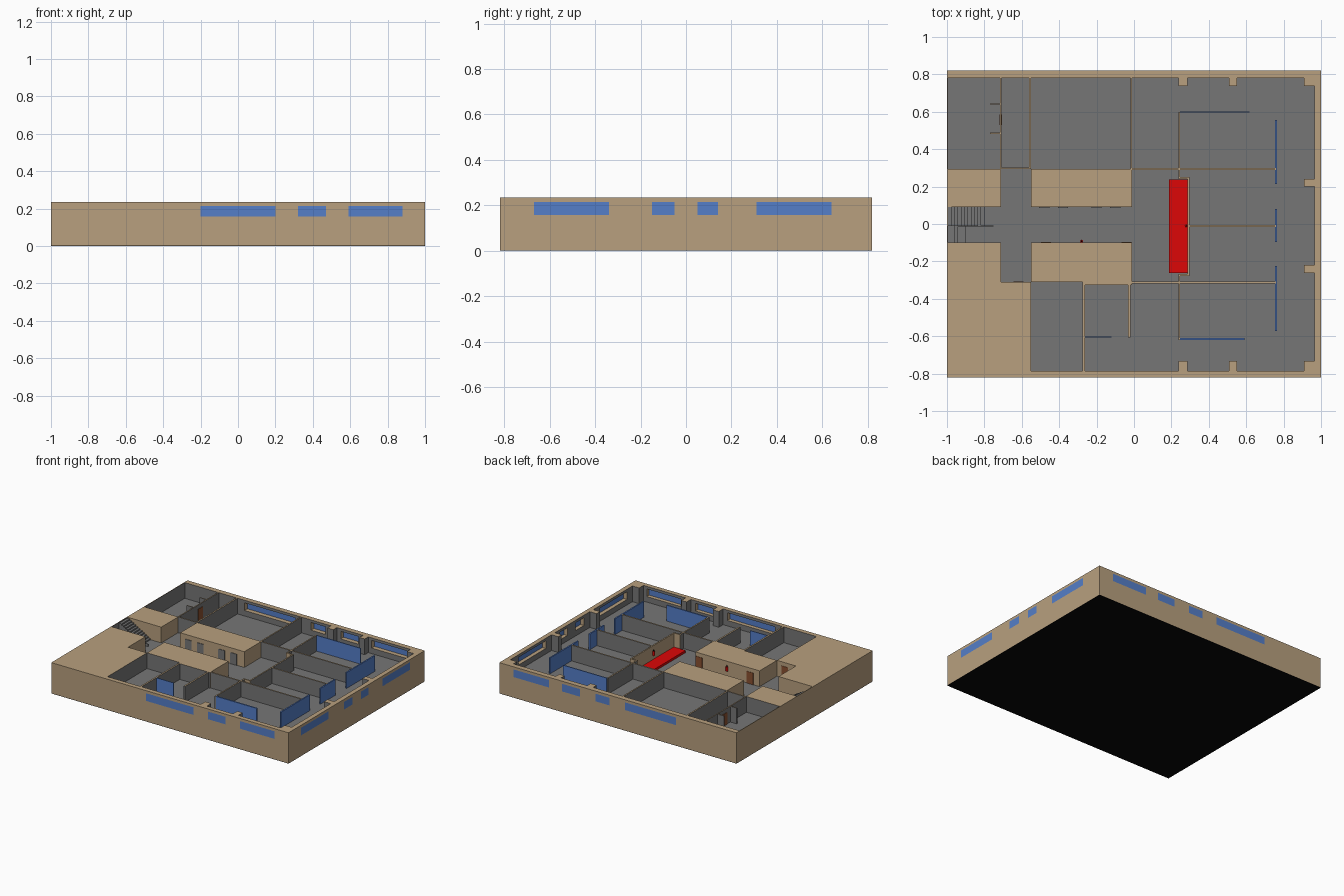
import bpy, bmesh
from mathutils import Vector

if "Cube" in bpy.data.objects:
    bpy.data.objects.remove(bpy.data.objects["Cube"])

X, Y, FLOOR, TOP = 1.0, 0.82, 0.115, 0.235
SILL, HEAD = 0.157, 0.215


def material(name, rgb):
    m = bpy.data.materials.new(name)
    m.diffuse_color = (*rgb, 1)
    m.use_nodes = True
    m.node_tree.nodes["Principled BSDF"].inputs["Base Color"].default_value = m.diffuse_color
    return m


TAN = material("tan", (0.48, 0.35, 0.21))
GREY = material("grey", (0.18, 0.18, 0.18))
BLUE = material("glass_blue", (0.09, 0.21, 0.58))
RED = material("red", (0.72, 0.002, 0.002))
BROWN = material("door_brown", (0.25, 0.08, 0.03))
BLACK = material("black", (0.002, 0.002, 0.002))


def box_mesh(bm, x0, x1, y0, y1, z0, z1):
    r = bmesh.ops.create_cube(bm, size=1)
    for v in r["verts"]:
        v.co = Vector((x0 + (v.co.x + 0.5) * (x1 - x0),
                       y0 + (v.co.y + 0.5) * (y1 - y0),
                       z0 + (v.co.z + 0.5) * (z1 - z0)))


def finish(bm, name, mats):
    me = bpy.data.meshes.new(name)
    bm.to_mesh(me)
    bm.free()
    for m in mats:
        me.materials.append(m)
    ob = bpy.data.objects.new(name, me)
    bpy.context.collection.objects.link(ob)
    return ob


def box(name, x0, x1, y0, y1, z0=FLOOR, z1=TOP, mat=TAN, alt=None, pick=None):
    """Box in one material; faces whose normal satisfies pick() take alt."""
    bm = bmesh.new()
    box_mesh(bm, x0, x1, y0, y1, z0, z1)
    bm.normal_update()
    if pick:
        for f in bm.faces:
            f.material_index = 1 if pick(f.normal) else 0
    return finish(bm, name, [mat, alt] if alt else [mat])


def wall(name, x0, x1, y0, y1):
    return box(name, x0, x1, y0, y1, mat=GREY, alt=TAN, pick=lambda n: n.z > 0.5)


# base slab with grey floor and black underside
box("base_plate", -X, X, -Y, Y, 0, 0.002, BLACK)
box("floor_slab", -X, X, -Y, Y, 0.002, FLOOR, TAN, GREY, lambda n: n.z > 0.5)


# outer walls with window openings and flush panes
def outer_wall(name, rect, inward, spans):
    inward = Vector(inward)
    ob = box(name, *rect, alt=GREY, pick=lambda n: n.dot(inward) > 0.5)
    if not spans:
        return
    x0, x1, y0, y1 = rect
    cut = bmesh.new()
    for i, (a, b) in enumerate(spans):
        if inward.y:
            box_mesh(cut, a, b, y0 - 0.02, y1 + 0.02, SILL, HEAD)
            ya, yb = (y1 - 0.006, y1) if inward.y < 0 else (y0, y0 + 0.006)
            box(f"{name}_pane_{i}", a, b, ya, yb, SILL, HEAD, BLUE)
        else:
            box_mesh(cut, x0 - 0.02, x1 + 0.02, a, b, SILL, HEAD)
            box(f"{name}_pane_{i}", x1 - 0.006, x1, a, b, SILL, HEAD, BLUE)
    cutter = finish(cut, f"{name}_window_cutter", [TAN])
    cutter.hide_render = True
    cutter.hide_viewport = True
    mod = ob.modifiers.new("windows", "BOOLEAN")
    mod.operation, mod.solver, mod.object = "DIFFERENCE", "EXACT", cutter


outer_wall("back_wall", (-X, X, 0.78, Y), (0, -1, 0),
           [(-0.49, -0.06), (0.07, 0.19), (0.32, 0.47), (0.58, 0.88)])
outer_wall("front_wall", (-0.55, X, -Y, -0.785), (0, 1, 0),
           [(-0.2, 0.2), (0.32, 0.47), (0.59, 0.88)])
outer_wall("right_wall", (0.965, X, -0.785, 0.78), (-1, 0, 0),
           [(-0.67, -0.34), (-0.15, -0.05), (0.05, 0.14), (0.31, 0.64)])
outer_wall("left_wall", (-X, -0.995, -0.1, 0.78), (1, 0, 0), [])

# solid full-height cores; the sides that face rooms are grey
box("core_front_left", -X, -0.55, -Y, -0.31, alt=GREY, pick=lambda n: n.x > 0.5)
box("core_left_front", -X, -0.71, -0.31, -0.1)
box("core_left_back", -X, -0.71, 0.09, 0.295, alt=GREY, pick=lambda n: n.y > 0.5)
box("core_corridor_back", -0.55, -0.01, 0.09, 0.295, alt=GREY, pick=lambda n: n.y > 0.5)
box("core_corridor_front", -0.55, -0.01, -0.31, -0.1, alt=GREY, pick=lambda n: n.y < -0.5)
box("room_header", -0.275, -0.01, -0.325, -0.31, alt=GREY, pick=lambda n: n.y < -0.5)

# thin interior walls
for i, r in enumerate([
        (-0.716, -0.708, 0.295, 0.78), (-0.561, -0.55, 0.295, 0.78),
        (-0.02, -0.01, 0.295, 0.78), (-0.71, -0.55, 0.293, 0.302),
        (-0.01, 0.76, 0.29, 0.3), (-0.01, 0.76, -0.318, -0.308),
        (0.295, 0.76, -0.015, -0.005),
        (0.237, 0.247, 0.25, 0.6), (0.237, 0.247, -0.62, -0.27),
        (-0.275, -0.263, -0.785, -0.325), (-0.032, -0.02, -0.608, -0.325),
        (-0.77, -0.716, 0.482, 0.489), (-0.77, -0.716, 0.638, 0.645)]):
    wall(f"partition_{i}", *r)

# tan feature wall of the hall with short returns
box("hall_wall", 0.287, 0.297, -0.275, 0.25, alt=GREY, pick=lambda n: n.x > 0.5)
box("hall_return_back", 0.237, 0.297, 0.24, 0.25)
box("hall_return_front", 0.237, 0.297, -0.277, -0.267)

# pilasters along the outer walls
for i, (a, b) in enumerate([(0.237, 0.287), (0.508, 0.552), (0.908, 0.965)]):
    wall(f"pilaster_back_{i}", a, b, 0.737, 0.78)
    wall(f"pilaster_front_{i}", a, b, -0.785, -0.733)
wall("pilaster_right_back", 0.908, 0.965, 0.2, 0.24)
wall("pilaster_right_front", 0.908, 0.965, -0.262, -0.22)

# interior glass screens
for i, r in enumerate([
        (0.247, 0.617, 0.595, 0.602), (0.247, 0.592, -0.62, -0.61),
        (0.755, 0.765, 0.215, 0.557), (0.755, 0.765, -0.097, 0.08),
        (0.755, 0.765, -0.572, -0.225), (-0.263, -0.12, -0.608, -0.602)]):
    box(f"glass_screen_{i}", *r, mat=BLUE)

# red platform in the hall
box("red_platform", 0.187, 0.286, -0.262, 0.239, FLOOR, 0.132, RED)

# doors: corridor grey and brown leaves
for i, x in enumerate((-0.48, -0.38, -0.2, -0.1)):
    box(f"grey_door_{i}", x - 0.027, x + 0.027, 0.086, 0.092, FLOOR, 0.2, GREY)
for i, (x, y) in enumerate(((-0.04, -0.1), (-0.47, -0.1), (-0.617, -0.31))):
    box(f"brown_door_{i}", x - 0.027, x + 0.027, y - 0.002, y + 0.003, FLOOR, 0.205, BROWN)
box("washroom_door", -0.719, -0.705, 0.53, 0.585, FLOOR, 0.205, BROWN)

# two stair flights rising to the left
N = 11
for i in range(N):
    z = FLOOR + (i + 1) * (TOP - 0.008 - FLOOR) / N
    x = -0.80 - i * 0.0175
    box(f"stair_step_{i}", x - 0.0175 if i < N - 1 else -0.995, x,
        -0.01, 0.09, FLOOR, z, GREY)
for i, x in enumerate((-0.9, -0.94, -0.96)):
    box(f"lower_step_{i}", -0.995, x, -0.1, -0.012, FLOOR, FLOOR + 0.011 * (i + 1), GREY)
box("stair_divider", -0.99, -0.75, -0.013, -0.009, FLOOR, FLOOR + 0.02, GREY)


# wall-hung extinguishers: red cylinder and black nozzle
def extinguisher(name, x, y):
    for part, r, z0, z1, m in (("body", 0.008, 0.165, 0.197, RED),
                               ("nozzle", 0.004, 0.197, 0.207, BLACK)):
        bm = bmesh.new()
        bmesh.ops.create_cone(bm, cap_ends=True, segments=12, radius1=r,
                              radius2=r, depth=z1 - z0)
        ob = finish(bm, f"{name}_{part}", [m])
        ob.location = (x, y, (z0 + z1) / 2)


extinguisher("hall_extinguisher", 0.279, -0.01)
extinguisher("corridor_extinguisher", -0.28, -0.092)
